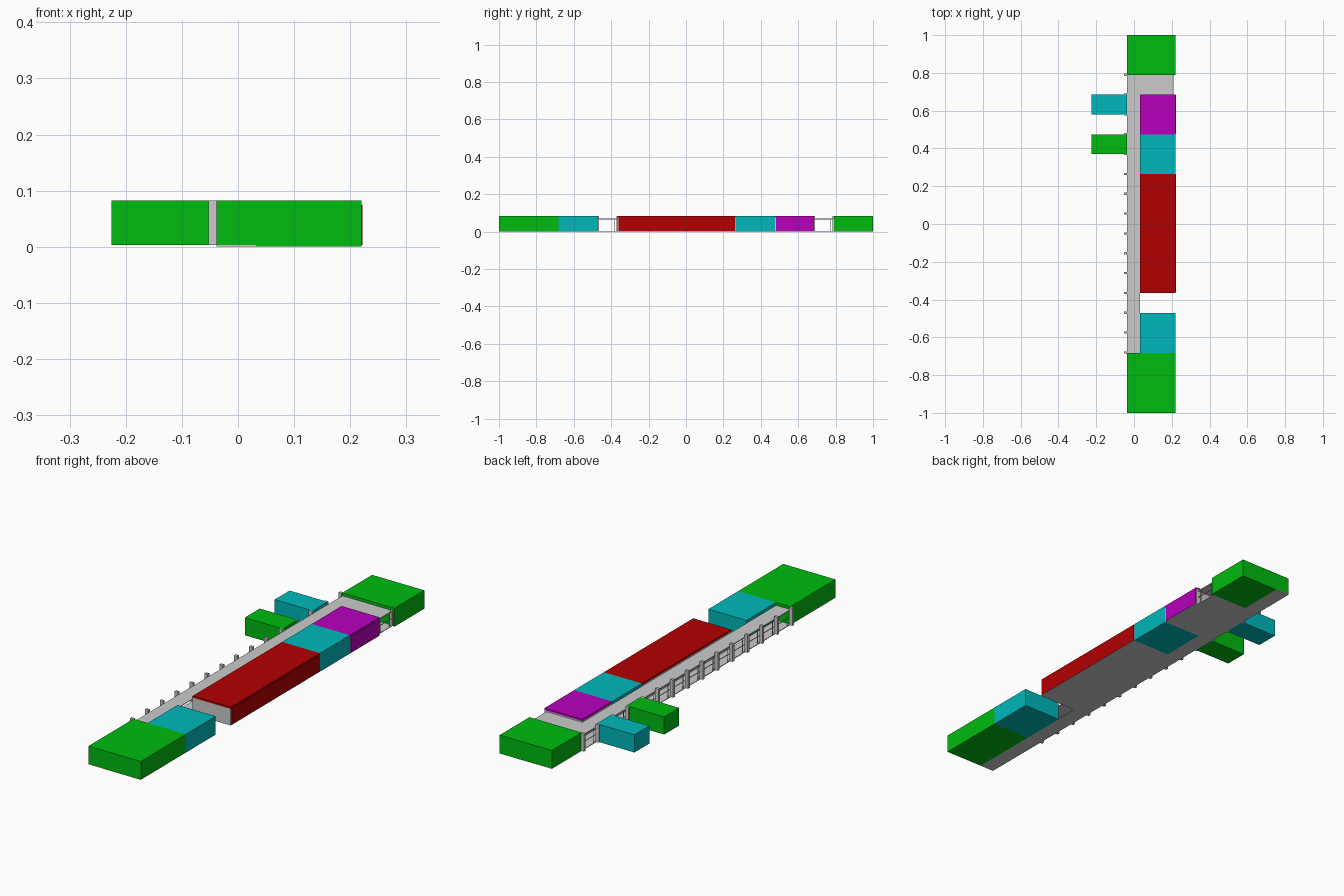
import bpy, bmesh
from mathutils import Vector, Matrix

if "Cube" in bpy.data.objects:
    bpy.data.objects.remove(bpy.data.objects["Cube"])


def mat(name, col):
    m = bpy.data.materials.new(name)
    m.diffuse_color = (*col, 1)
    m.use_nodes = True
    m.node_tree.nodes["Principled BSDF"].inputs["Base Color"].default_value = m.diffuse_color
    return m


GREEN = mat("green", (0.0, 0.5, 0.005))
CYAN = mat("cyan", (0.0, 0.48, 0.5))
RED = mat("red", (0.45, 0.0, 0.0))
MAGENTA = mat("magenta", (0.48, 0.0, 0.5))


def boxes(name, spans, material=None):
    """One object made of axis-aligned boxes (x0, x1, y0, y1, z0, z1)."""
    bm = bmesh.new()
    for x0, x1, y0, y1, z0, z1 in spans:
        size = Vector((x1 - x0, y1 - y0, z1 - z0))
        mid = Vector((x0 + x1, y0 + y1, z0 + z1)) / 2
        bmesh.ops.create_cube(bm, size=1, matrix=Matrix.Translation(mid) @ Matrix.Diagonal((*size, 1)))
    me = bpy.data.meshes.new(name)
    bm.to_mesh(me)
    bm.free()
    ob = bpy.data.objects.new(name, me)
    bpy.context.collection.objects.link(ob)
    if material:
        me.materials.append(material)
    return ob


STEP = 0.105
L, M, R = -0.038, 0.032, 0.22      # corridor left, corridor right, room right
H = 0.082                          # room height
F = 0.003                          # floor thickness
Y0, Y1 = -0.682, 0.79              # corridor ends

# Floors: full-length corridor strip, room floor, back lobby
boxes("corridor_floor", [(L, M, -1, 1, 0, F)])
boxes("room_floor", [(M, R, -0.365, 0.265, 0, F), (M, R, 0.475, 0.685, 0, F)])
boxes("lobby_floor", [(M, 0.21, 0.685, Y1, 0, F)])

# Roofs over corridor and lobby
boxes("corridor_roof", [(L, M, Y0, Y1, 0.066, 0.069)])
boxes("lobby_roof", [(M, 0.21, 0.685, Y1, 0.066, 0.069)])

# End blocks: upper part spans the corridor, lower part sits beside the floor strip
for name, a, b in (("front_end_block", -1, Y0), ("back_end_block", Y1, 1)):
    boxes(name, [(L, R, a, b, F, H)], GREEN)
    boxes(name + "_base", [(M, R, a, b, 0, F)], GREEN)

# Rooms on the right
boxes("front_room", [(M, R, Y0, -0.472, 0, H)], CYAN)
boxes("middle_room", [(M, R, 0.265, 0.475, 0, H)], CYAN)
for name, a, b, m in (("long_hall", -0.365, 0.265, RED), ("back_room", 0.475, 0.685, MAGENTA)):
    boxes(name + "_walls", [(M, R - 0.001, a, b, F, 0.074)])
    boxes(name + "_roof", [(M, R, a, b, 0.074, H)], m)
    boxes(name + "_side_panel", [(R - 0.001, R + 0.002, a + 0.005, b - 0.003, F, 0.074)], m)
# Grey corridor wall beside the middle room
boxes("corridor_wall", [(M - 0.002, M, -0.365, 0.685, F, 0.066)])

# Side rooms on the left
boxes("left_back_room", [(-0.225, L, 0.58, 0.685, F, H)], CYAN)
boxes("left_front_room", [(-0.225, L, 0.37, 0.475, F, H)], GREEN)

# Posts along the left wall
boxes("left_posts", [(-0.053, L + 0.001, Y1 - i * STEP - 0.006, Y1 - i * STEP + 0.006, F, H)
                     for i in range(15)])

# Thin window rails and frames on the left wall
boxes("left_window_rails", [(L, L + 0.003, Y0, Y1, z, z + 0.002) for z in (0.034, 0.064)])
boxes("left_window_mullions", [(L, L + 0.003, Y1 - i * STEP + o - 0.001, Y1 - i * STEP + o + 0.001, F, 0.066)
                               for i in range(1, 15) for o in (0.018, 0.087)])

# Lobby windows on the right
boxes("lobby_window_frame",
      [(0.207, 0.21, 0.685, Y1, z, z + 0.002) for z in (0.034, 0.064)]
      + [(0.207, 0.21, y - 0.001, y + 0.001, F, 0.066) for y in (0.703, 0.772)])
boxes("lobby_corner_post", [(0.2, 0.212, 0.782, Y1, F, 0.07)])
